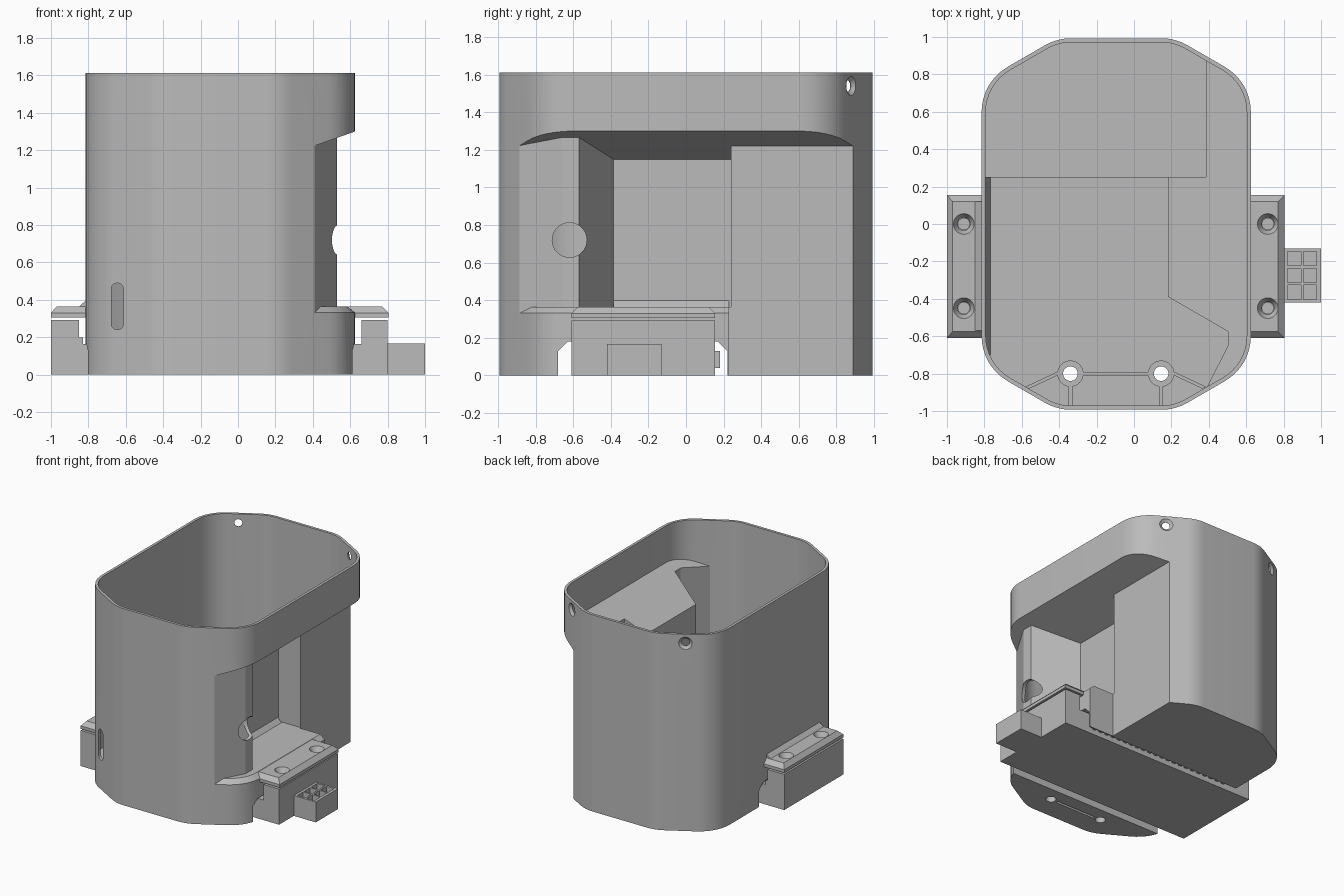
import bpy, bmesh, math
from mathutils import Vector

if "Cube" in bpy.data.objects:
    bpy.data.objects.remove(bpy.data.objects["Cube"])

grey = bpy.data.materials.new("plain grey")
grey.use_nodes = True
COLOUR = (0.5, 0.5, 0.5, 1)
grey.diffuse_color = COLOUR
grey.node_tree.nodes["Principled BSDF"].inputs["Base Color"].default_value = COLOUR


def loft(name, rings):
    """Skin a closed solid through rings of 3D points."""
    bm = bmesh.new()
    loops = [[bm.verts.new(p) for p in ring] for ring in rings]
    n = len(loops[0])
    for a, b in zip(loops, loops[1:]):
        for i in range(n):
            j = (i + 1) % n
            bm.faces.new((a[i], a[j], b[j], b[i]))
    bm.faces.new(loops[0][::-1])
    bm.faces.new(loops[-1])
    bmesh.ops.recalc_face_normals(bm, faces=bm.faces)
    mesh = bpy.data.meshes.new(name)
    bm.to_mesh(mesh)
    bm.free()
    mesh.materials.append(grey)
    ob = bpy.data.objects.new(name, mesh)
    bpy.context.collection.objects.link(ob)
    return ob


def at(pts, z):
    return [(x, y, z) for x, y in pts]


def prism(name, pts, z0, z1):
    return loft(name, [at(pts, z0), at(pts, z1)])


def rect(x0, x1, y0, y1):
    return [(x0, y0), (x1, y0), (x1, y1), (x0, y1)]


def box(name, x0, x1, y0, y1, z0, z1):
    return prism(name, rect(x0, x1, y0, y1), z0, z1)


def turned(name, start, axis, steps, n=32):
    """Round solid along an axis; steps are (distance, radius)."""
    axis = Vector(axis).normalized()
    u = axis.orthogonal().normalized()
    v = axis.cross(u)
    angles = [math.tau * i / n for i in range(n)]
    return loft(name, [[Vector(start) + axis * d + (u * math.cos(t) + v * math.sin(t)) * r
                        for t in angles] for d, r in steps])


def boolean(ob, cutters, operation="DIFFERENCE"):
    for c in cutters:
        mod = ob.modifiers.new("bool", "BOOLEAN")
        mod.object, mod.operation, mod.solver = c, operation, "EXACT"
        dg = bpy.context.evaluated_depsgraph_get()
        mesh = bpy.data.meshes.new_from_object(ob.evaluated_get(dg))
        ob.modifiers.clear()
        ob.data = mesh
        bpy.data.objects.remove(c)
    return ob


CX = -0.095


def outline(d=0.0):
    """Rounded eight-sided body outline, inset by d."""
    hx, hy, c, r = 0.72 - d, 0.993 - d, 1.018 - d, 0.28 - d
    yc, xc = (c - 0.5 * hx) / 0.866, (c - 0.866 * hy) / 0.5
    q = []
    for ox, oy, a0, a1 in ((hx - r, yc - r * math.tan(math.pi / 6), 0, 60),
                           (xc - r * math.tan(math.pi / 12), hy - r, 60, 90)):
        for i in range(9):
            t = math.radians(a0 + (a1 - a0) * i / 8)
            q.append((ox + r * math.cos(t), oy + r * math.sin(t)))
    pts = q + [(-x, y) for x, y in q[::-1]]
    pts += [(-x, -y) for x, y in pts]
    return [(x + CX, y) for x, y in pts]


def recess(name, pts, z0, lift=0.0):
    """Side recess solid with a sloping ceiling."""
    return loft(name, [at(pts, z0),
                       [(x, y, 1.3 + lift + (x - 0.625) * 0.355) for x, y in pts]])


BAY = [(0.2, 0.24), (0.2, -0.385), (0.53, -0.57), (0.53, -0.66), (0.4, -0.9), (1, -0.9), (1, 0.24)]
BAY_IN = [(0.183, 0.25), (0.183, -0.39), (0.503, -0.575), (0.503, -0.65), (0.375, -0.9),
          (1, -0.9), (1, 0.25)]

# Interior space, stepped floor, keeping walls around the side recess
interior = prism("interior", outline(0.022), 0.03, 1.8)
boolean(interior, [
    box("floor_step", -2, 2, -2, 0.25, -1, 0.23),
    recess("bay_wall", BAY_IN, -0.5, 0.02),
    recess("rear_wall", rect(0.385, 1, 0.2, 1.2), -0.5, 0.02)])

# Recess cutter with a chamfered sill left along its lower edge
bay = recess("bay", BAY, 0.33)
sill = loft("sill", [at(outline(-0.01), 0.2), at(outline(-0.002), 0.33), at(outline(0.04), 0.365)])
boolean(bay, [sill])

# Channel under the body for the board
channel_yz = [(-0.68, -0.1), (-0.68, 0.13), (-0.63, 0.18), (0.17, 0.18), (0.22, 0.13), (0.22, -0.1)]
channel = loft("channel", [[(x, y, z) for y, z in channel_yz] for x in (-2, 2)])

# Cable slot: a stadium pushed through the front wall
slot_pts = []
for i in range(16):
    t = math.tau * (i + 0.5) / 16
    slot_pts.append((-0.645 + 0.033 * math.cos(t),
                     0.365 + math.copysign(0.092, math.sin(t)) + 0.033 * math.sin(t)))
slot = loft("slot", [[(x, y, z) for x, z in slot_pts] for y in (-1.2, -0.6)])

# Main body
body = prism("body", outline(), 0, 1.613)
boolean(body, [interior, bay, recess("rear_bay", rect(0.4, 1, 0.23, 1.2), -0.5), channel, slot,
               turned("round_window", (0.3, -0.62, 0.72), (1, 0, 0), [(0, 0.092), (1, 0.092)])])

# Countersunk holes through the rear corners of the rim
for s in (-1, 1):
    start = (CX + s * 0.515, 0.878, 1.54)
    boolean(body, [turned("rim_hole", start, (s * 0.5, 0.866, 0),
                          [(-0.2, 0.03), (-0.018, 0.03), (0.004, 0.055), (0.1, 0.055)])])

# Screw bosses with ribs in the front of the floor
BOSS_X = (-0.34, 0.145)
bosses = [turned("front_boss", (x, -0.8, 0.2), (0, 0, 1), [(0, 0.07), (0.15, 0.07)]) for x in BOSS_X]
ribs = [box("boss_rib", x - 0.01, x + 0.01, -0.97, -0.8, 0.2, 0.35) for x in BOSS_X]
ribs.append(box("cross_rib", BOSS_X[0], BOSS_X[1], -0.81, -0.79, 0.2, 0.35))
for x, s in zip(BOSS_X, (-1, 1)):
    ribs.append(prism("corner_rib", [(x, -0.79), (x + s * 0.07, -0.79), (x + s * 0.24, -0.87),
                                     (x + s * 0.22, -0.88), (x + s * 0.07, -0.81), (x, -0.81)], 0.2, 0.35))
boolean(body, bosses + ribs, "UNION")
boolean(body, [turned("boss_hole", (x, -0.8, -0.1), (0, 0, 1), [(0, 0.039), (1, 0.039)])
               for x in BOSS_X])
boolean(body, [box("underside_slot", -0.28, 0.085, -0.81, -0.79, -0.1, 0.04)])


def wedge(name, x, z, dx, dz, y0, y1):
    return loft(name, [[(x, y, z), (x + dx, y, z), (x, y, z + dz)] for y in (y0, y1)])


# Corner fillets at the recess wall, the outer left wall and the inner left wall
wedge("recess_fillet", 0.199, 0.364, 0.036, 0.036, -0.385, 0.23)
wedge("left_flange_fillet", -0.814, 0.364, -0.036, 0.032, -0.57, 0.12)
wedge("inner_left_fillet", -0.795, 0.229, 0.027, 0.2, -0.7, 0.25)

# Mounting flanges and the board end blocks below them
Y0, Y1 = -0.61, 0.155
for side, x0, x1, inner0, inner1, hole_x in (("left", -1, -0.8, -0.97, -0.8, -0.91),
                                             ("right", 0.59, 0.805, 0.59, 0.77, 0.715)):
    base, top = rect(x0, x1, Y0, Y1), rect(inner0, inner1, Y0 + 0.035, Y1 - 0.035)
    flange = loft(side + "_flange", [at(base, 0.305), at(base, 0.33), at(top, 0.365)])
    block = box(side + "_end_block", *((-1, -0.85) if x0 < 0 else (0.66, 0.8)), Y0, Y1, 0.1, 0.292)
    for y in (0.0, -0.45):
        boolean(flange, [turned("screw_hole", (hole_x, y, 0.2), (0, 0, 1),
                                [(0, 0.034), (0.125, 0.034), (0.17, 0.058), (0.3, 0.058)])])
        boolean(block, [turned("pilot_hole", (hole_x, y, 0.2), (0, 0, 1), [(0, 0.03), (0.2, 0.03)])])

box("board_body", -1, 0.8, Y0, Y1, 0, 0.165)
box("left_board_step", -0.855, -0.83, Y0, Y1, 0.1, 0.2)

# Row of pins along the rear edge of the board
pins = box("board_pins", -0.75, -0.72, Y1 - 0.01, Y1 + 0.025, 0.04, 0.13)
array = pins.modifiers.new("row", "ARRAY")
array.count, array.use_relative_offset, array.use_constant_offset = 22, False, True
array.constant_offset_displace = (0.06, 0, 0)

# Six-way connector
connector = box("connector", 0.79, 1, -0.42, -0.13, 0, 0.167)
boolean(connector, [box("socket", x, x + 0.072, y, y + 0.076, 0.06, 0.3)
                    for x in (0.82, 0.905) for y in (-0.403, -0.313, -0.223)])

# Smooth the rounded walls while keeping edges crisp
bpy.ops.object.select_all(action="DESELECT")
for ob in bpy.context.collection.objects:
    if ob.type == "MESH" and grey.name in ob.data.materials:
        ob.select_set(True)
        bpy.context.view_layer.objects.active = ob
bpy.ops.object.shade_smooth_by_angle(angle=math.radians(25))
